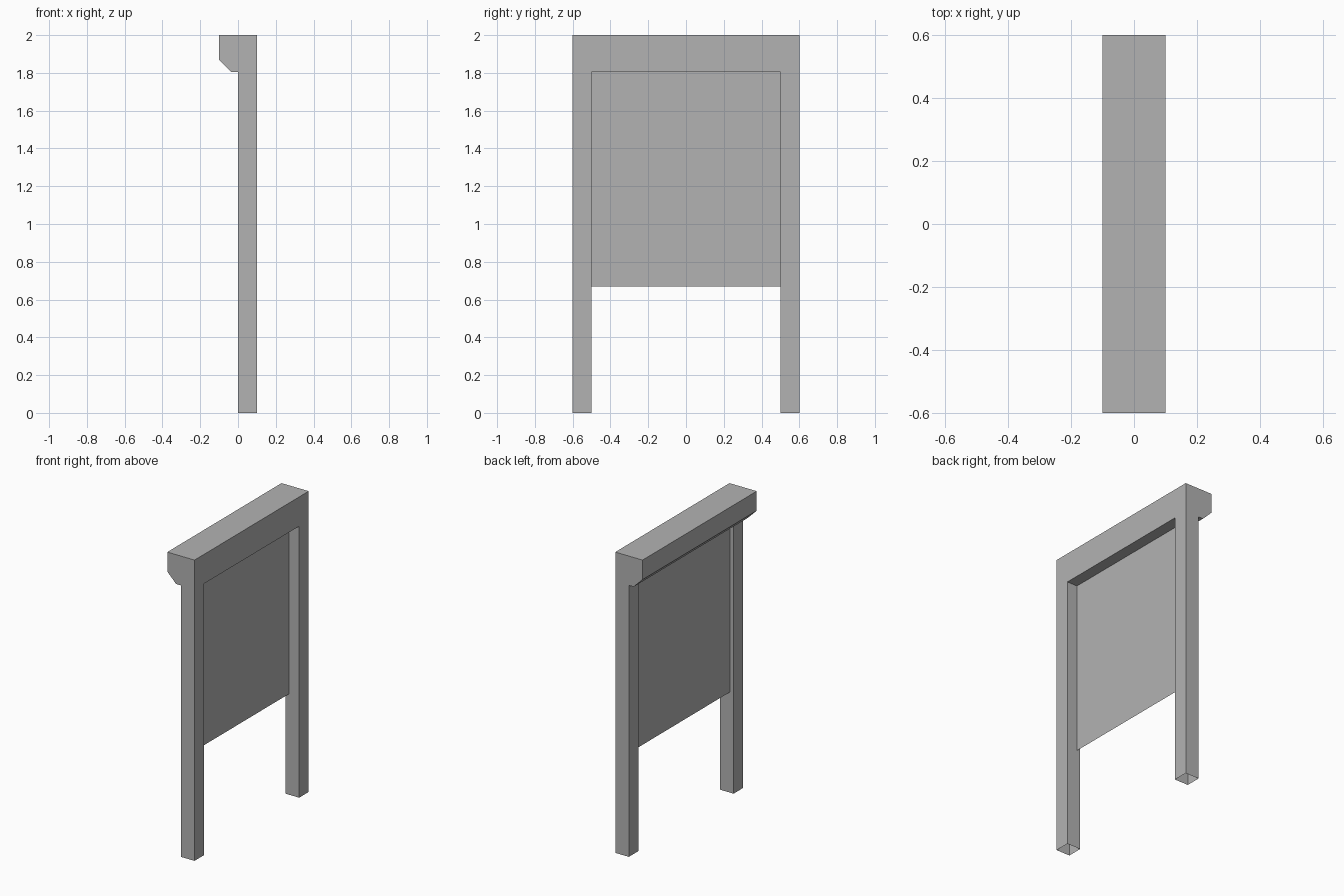
import bpy
import bmesh
from mathutils import Vector

cube = bpy.data.objects.get("Cube")
if cube:
    bpy.data.objects.remove(cube, do_unlink=True)

# Main sizes
HALF_WIDTH, INNER = 0.6, 0.5
HEAD_Z, TOP_Z, DEPTH = 1.805, 2.0, 0.1
PANEL_X, PANEL_Z = 0.025, 0.67

# Single grey finish
grey = bpy.data.materials.new("plain grey")
grey.use_nodes = True
colour = (0.45, 0.45, 0.45, 1)
grey.diffuse_color = colour
grey.node_tree.nodes["Principled BSDF"].inputs["Base Color"].default_value = colour


def make_object(name, bm):
    mesh = bpy.data.meshes.new(name)
    bm.to_mesh(mesh)
    bm.free()
    mesh.materials.append(grey)
    obj = bpy.data.objects.new(name, mesh)
    bpy.context.collection.objects.link(obj)
    return obj


# Header box: chamfered profile swept across the width
profile = [(DEPTH, HEAD_Z), (DEPTH, TOP_Z), (-DEPTH, TOP_Z),
           (-DEPTH, 1.87), (-0.035, HEAD_Z), (0, HEAD_Z)]
bm = bmesh.new()
rings = [[bm.verts.new((x, y, z)) for x, z in profile]
         for y in (-HALF_WIDTH, -INNER, INNER, HALF_WIDTH)]
bm.faces.new(rings[0])
bm.faces.new(rings[-1])
post_roots = []
for span, (a, b) in enumerate(zip(rings, rings[1:])):
    for i in range(len(profile)):
        face = bm.faces.new((a[i - 1], a[i], b[i], b[i - 1]))
        # The underside at either end, behind the overhang, grows a post
        if i == 0 and span != 1:
            post_roots.append(face)

# Two hollow posts, open at the floor
bmesh.ops.recalc_face_normals(bm, faces=bm.faces)
for root in post_roots:
    foot = bmesh.ops.extrude_discrete_faces(bm, faces=[root])["faces"][0]
    bmesh.ops.translate(bm, verts=foot.verts, vec=(0, 0, -HEAD_Z))
    bm.faces.remove(foot)
bmesh.ops.remove_doubles(bm, verts=bm.verts, dist=0.0001)
bmesh.ops.recalc_face_normals(bm, faces=bm.faces)
make_object("frame", bm)

# Thin blind hanging between the posts
bm = bmesh.new()
corners = [(-INNER, PANEL_Z), (INNER, PANEL_Z), (INNER, HEAD_Z), (-INNER, HEAD_Z)]
bm.faces.new([bm.verts.new(Vector((PANEL_X, y, z))) for y, z in corners])
make_object("blind_panel", bm)
